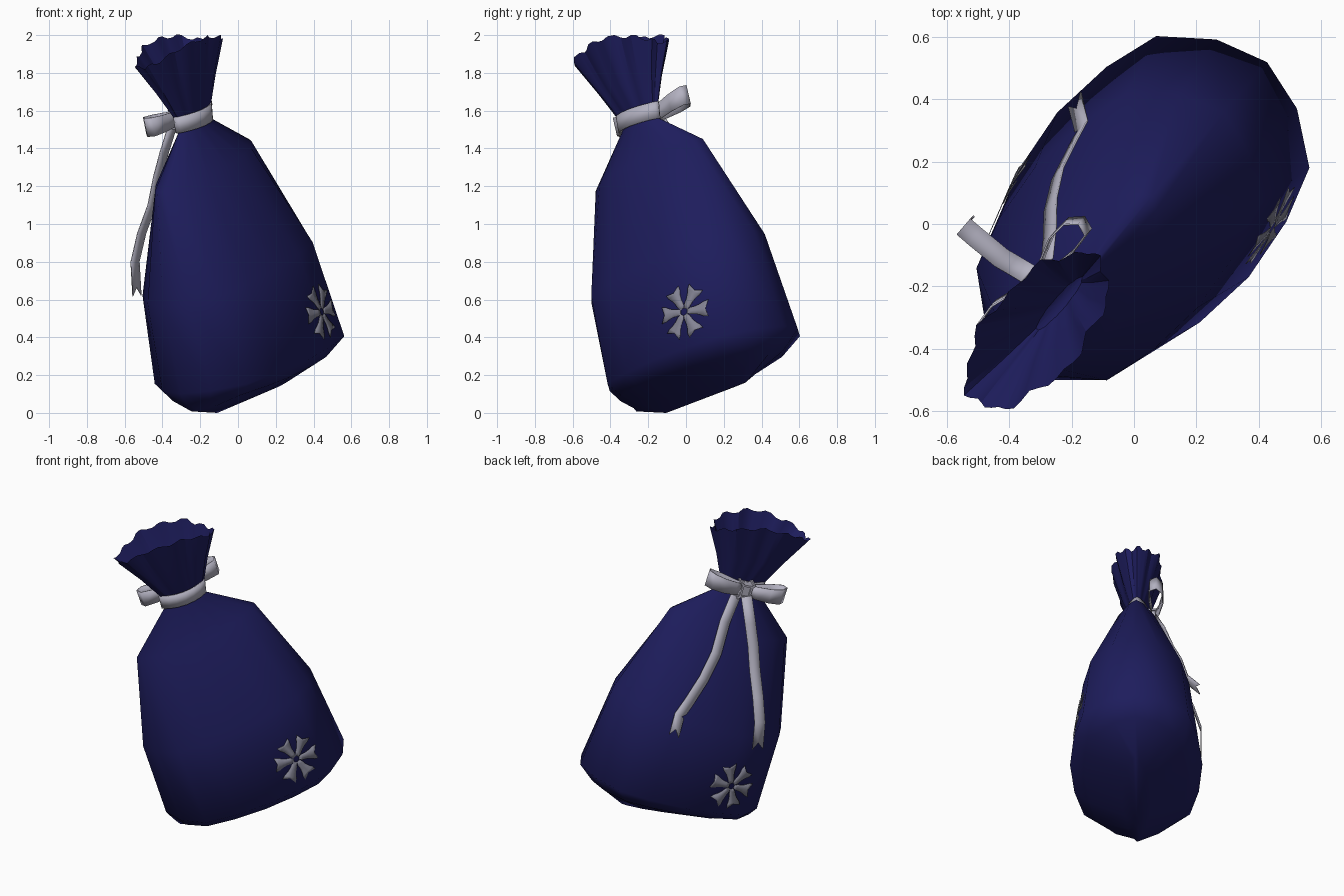
import bpy, bmesh
from math import sin, cos, pi, radians
from mathutils import Vector
from mathutils.bvhtree import BVHTree

cube = bpy.data.objects.get("Cube")
if cube:
    bpy.data.objects.remove(cube)


def material(name, rgb):
    m = bpy.data.materials.new(name)
    m.use_nodes = True
    m.diffuse_color = (*rgb, 1)
    m.node_tree.nodes["Principled BSDF"].inputs["Base Color"].default_value = (*rgb, 1)
    return m


NAVY = material("navy cloth", (0.0125, 0.012, 0.108))
SILVER = material("silver ribbon", (0.45, 0.44, 0.53))
GREY = material("grey print", (0.23, 0.23, 0.295))

# The sack is turned about z: ACROSS runs along its broad side, OUT is its face normal
TURN, LEAN = radians(49.3), radians(17)
ACROSS = Vector((cos(TURN), sin(TURN), 0))
OUT = Vector((sin(TURN), -cos(TURN), 0))
UP = Vector((0, 0, 1))
WIDE = ACROSS * cos(LEAN) + UP * sin(LEAN)
AXIS = UP * cos(LEAN) - ACROSS * sin(LEAN)


def place(u, v, z):
    return ACROSS * u + OUT * (v - 0.015) + UP * z


def add_object(name, rows, mat, closed=True, caps=(), angle=45, thick=0):
    """Skin rows of points into one object; caps lists rows to fill with a fan."""
    bm = bmesh.new()
    grid = [[bm.verts.new(p) for p in row] for row in rows]
    n = len(grid[0])
    for a, b in zip(grid, grid[1:]):
        for i in range(n if closed else n - 1):
            j = (i + 1) % n
            bm.faces.new((a[i], a[j], b[j], b[i]))
    for row, tip in caps:
        t = bm.verts.new(tip)
        for i in range(n):
            bm.faces.new((grid[row][i], grid[row][(i + 1) % n], t))
    bmesh.ops.recalc_face_normals(bm, faces=bm.faces)
    return finish(name, bm, mat, angle, thick)


def finish(name, bm, mat, angle, thick):
    me = bpy.data.meshes.new(name)
    bm.to_mesh(me)
    bm.free()
    me.materials.append(mat)
    ob = bpy.data.objects.new(name, me)
    bpy.context.collection.objects.link(ob)
    bpy.ops.object.select_all(action='DESELECT')
    ob.select_set(True)
    bpy.context.view_layer.objects.active = ob
    bpy.ops.object.shade_smooth_by_angle(angle=radians(angle))
    if thick:
        mod = ob.modifiers.new("thickness", 'SOLIDIFY')
        mod.thickness, mod.offset = thick, 0
    return ob


def ring(left, right, half, profile):
    """Slanted cross-section between two ends given as (across, height)."""
    l, r = place(left[0], 0, left[1]), place(right[0], 0, right[1])
    return [(l + r) / 2 + (r - l) / 2 * p + OUT * half * q for p, q in profile]


def mirrored(quarter):
    top = quarter + [(-p, q) for p, q in quarter[-2::-1]]
    return top + [(p, -q) for p, q in top[-2:0:-1]]


# Cross-sections: full pillow for the belly, pinched lens for the shoulders and neck
PILLOW = mirrored([(1, 0), (0.91, 0.42), (0.7, 0.8), (0.38, 0.94), (0, 1)])
LENS = mirrored([(1, 0), (0.93, 0.22), (0.7, 0.6), (0.38, 0.88), (0, 1)])

# Sack body
body_rings = [
    ((-0.36, 0.008), (0.41, 0.165), 0.09, LENS),
    ((-0.405, 0.05), (0.595, 0.34), 0.31, PILLOW),
    ((-0.45, 0.10), (0.672, 0.46), 0.405, PILLOW),
    ((-0.595, 0.56), (0.46, 0.965), 0.345, PILLOW),
    ((-0.635, 1.165), (0.105, 1.45), 0.18, LENS),
    ((-0.455, 1.49), (-0.215, 1.565), 0.05, LENS),
    ((-0.465, 1.56), (-0.225, 1.635), 0.05, LENS),
]
body = add_object("sack_body", [ring(*r) for r in body_rings], NAVY,
                  caps=[(0, place(-0.15, 0, 0)), (-1, place(-0.34, 0, 1.6))], angle=100)

# Ruffled collar: outside up to the rim, then back down inside
SIDES = 52


def fold(a):
    return cos(13 * a) * 0.6 + cos(7 * a + 1) * 0.6


def ruffle(depth):
    angles = [2 * pi * i / SIDES for i in range(SIDES)]
    return [(cos(a) * (1 + depth * fold(a) * 0.5), sin(a) * (1 + depth * fold(a)))
            for a in angles]


rim = ring((-0.765, 1.825), (-0.16, 1.965), 0.15, ruffle(0.1))
for i, p in enumerate(rim):
    a = 2 * pi * i / SIDES
    p.z += 0.085 * sin(a) ** 2 + 0.011 * cos(13 * a + 1)
collar = [
    ring((-0.47, 1.54), (-0.215, 1.62), 0.04, ruffle(0.04)),
    ring((-0.615, 1.69), (-0.195, 1.79), 0.09, ruffle(0.08)),
    rim,
    ring((-0.60, 1.71), (-0.21, 1.79), 0.075, ruffle(0.08)),
    ring((-0.46, 1.61), (-0.24, 1.67), 0.02, ruffle(0.04)),
]
add_object("sack_collar", collar, NAVY, angle=25, caps=[(-1, place(-0.345, 0, 1.63))])

# Ribbon band around the neck
band = [ring((-0.475, 1.48), (-0.2, 1.56), 0.07, LENS),
        ring((-0.495, 1.565), (-0.21, 1.65), 0.07, LENS)]
add_object("ribbon_band", band, SILVER, thick=0.008)

# Bow loops, one on each side of the knot, both lifting towards their tips
loop_path = [(0, 0), (0.07, -0.045), (0.15, -0.07), (0.22, -0.065), (0.255, -0.03),
             (0.24, 0.01), (0.16, 0.015), (0.07, 0.0)]
knot_at = place(-0.345, -0.09, 1.565)
for name, side, lift in (("bow_loop_left", 1, 0.18), ("bow_loop_right", -1, 0.08)):
    rows = [[knot_at + WIDE * side * u + OUT * v + UP * lift * u + AXIS * h * (0.7 + u)
             for u, v in loop_path] for h in (-0.054, 0.054)]
    add_object(name, rows, SILVER, thick=0.006, angle=60)

# Knot
bm = bmesh.new()
bmesh.ops.create_cube(bm, size=1)
for v in bm.verts:
    x, y, z = v.co
    v.co = knot_at + WIDE * x * 0.07 + OUT * y * 0.05 + AXIS * z * 0.085
bmesh.ops.bevel(bm, geom=bm.edges[:], offset=0.012, segments=2, affect='EDGES')
finish("bow_knot", bm, SILVER, 45, 0)

# Hanging ribbon tails with notched ends
tails = {
    "ribbon_tail_right": [(-.34, -.16, 1.54), (-.39, -.13, 1.38), (-.425, -.11, 1.25),
                          (-.455, -.085, 1.1), (-.51, -.04, .95), (-.545, -.01, .8),
                          (-.535, .0, .62)],
    "ribbon_tail_left": [(-.28, -.13, 1.54), (-.27, -.03, 1.4), (-.268, .06, 1.22),
                         (-.245, .16, 1.08), (-.2, .25, .95), (-.168, .31, .87),
                         (-.19, .4, .77)],
}
for name, path in tails.items():
    path = [Vector(p) for p in path]
    rows = []
    for i, p in enumerate(path):
        along = path[min(i + 1, len(path) - 1)] - path[max(i - 1, 0)]
        half = along.cross(OUT).normalized() * 0.034
        notch = along.normalized() * (0.045 if i == len(path) - 1 else 0)
        rows.append([p - half, p - notch, p + half])
    add_object(name, rows, SILVER, closed=False, thick=0.006)

# Printed six-armed flakes laid onto both faces of the sack
tree = BVHTree.FromPolygons([v.co.copy() for v in body.data.vertices],
                            [tuple(f.vertices) for f in body.data.polygons])
arm_rows = [(0.018, 0.0104), (0.04, 0.019), (0.065, 0.021), (0.09, 0.028),
            (0.115, 0.04), (0.14, 0.044)]
for name, side, middle, height in (("flake_front", 1, 0.425, 0.43),
                                   ("flake_back", -1, -0.075, 0.415)):
    bm = bmesh.new()
    for k in range(6):
        a = k * pi / 3 - 0.15
        grid = []
        for r, half in arm_rows:
            row = []
            for t in (-1, 0, 1):
                d = r - 0.016 if t == 0 and r > 0.12 else r
                p = middle + side * (d * cos(a) - t * half * sin(a))
                h = height + d * sin(a) + t * half * cos(a)
                start = WIDE * p + AXIS * h + OUT * side
                hit = tree.ray_cast(start, -OUT * side)[0] or start - OUT * side * 0.65
                row.append(bm.verts.new(hit + OUT * side * 0.006))
            grid.append(row)
        for lo, hi in zip(grid, grid[1:]):
            for i in (0, 1):
                bm.faces.new((lo[i], lo[i + 1], hi[i + 1], hi[i]))
    bmesh.ops.remove_doubles(bm, verts=bm.verts, dist=0.001)
    finish(name, bm, GREY, 45, 0.002)
